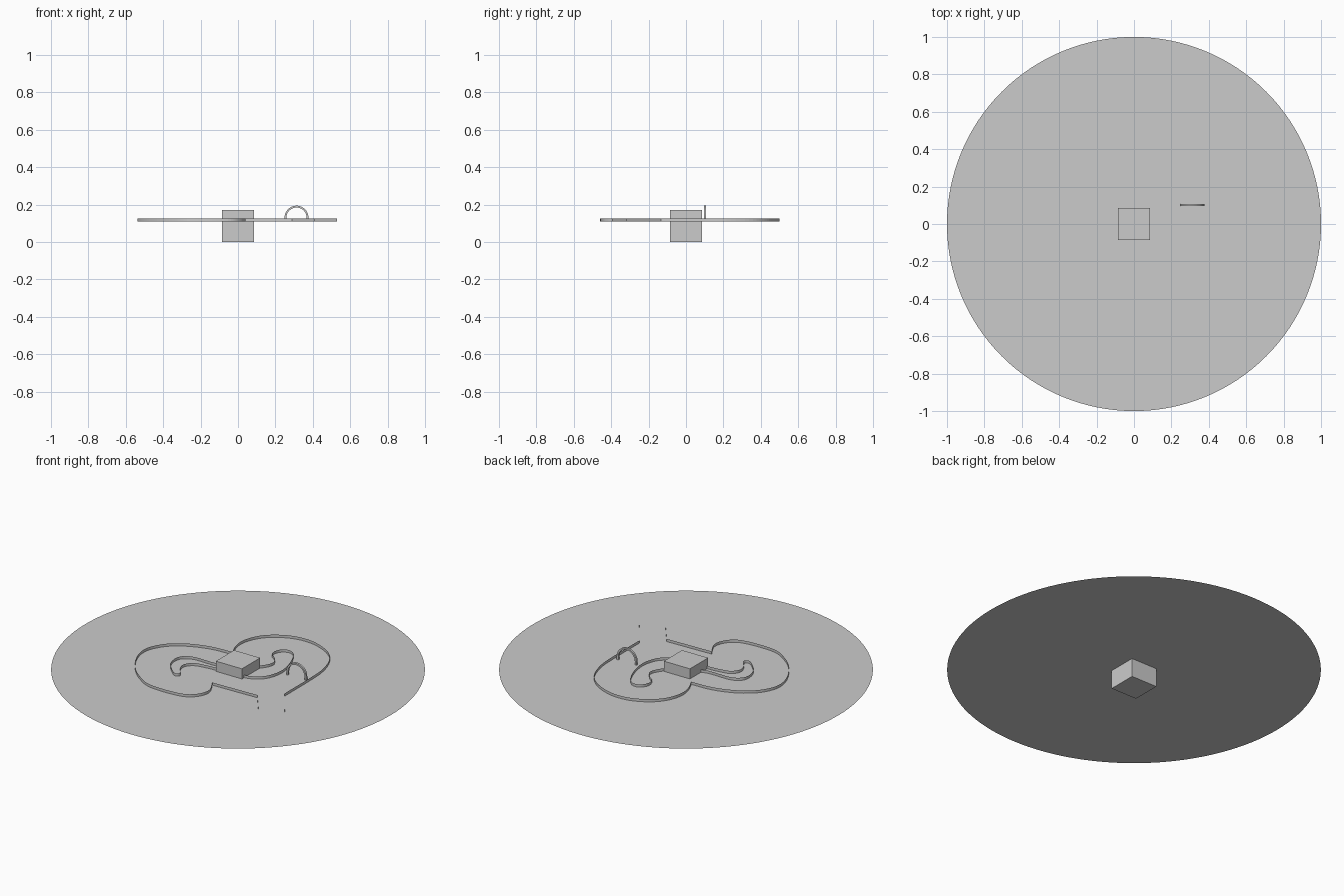
import bpy, bmesh, math
from mathutils import Vector

if "Cube" in bpy.data.objects:
    bpy.data.objects.remove(bpy.data.objects["Cube"])

Z = 0.11          # ground level
WALL_H = 0.016


def spline(pts, closed=False, steps=5):
    """Smooth Catmull-Rom path through 2D points."""
    p = [Vector(q) for q in pts]
    n = len(p)
    get = (lambda i: p[i % n]) if closed else (lambda i: p[max(0, min(n - 1, i))])
    out = []
    for i in range(n if closed else n - 1):
        a, b, c, d = (get(i + k) for k in (-1, 0, 1, 2))
        for s in range(steps):
            t = s / steps
            out.append(0.5 * (2 * b + (c - a) * t + (2 * a - 5 * b + 4 * c - d) * t * t
                              + (3 * b - a - 3 * c + d) * t ** 3))
    if not closed:
        out.append(p[-1])
    return out


def strip(name, left, right, closed=False):
    """Quad strip between two rails of 3D points."""
    n = len(left)
    faces = [(i, (i + 1) % n, n + (i + 1) % n, n + i) for i in range(n if closed else n - 1)]
    me = bpy.data.meshes.new(name)
    me.from_pydata(list(left) + list(right), [], faces)
    ob = bpy.data.objects.new(name, me)
    bpy.context.collection.objects.link(ob)
    return ob


def wall(name, path, closed=False):
    return strip(name, [(p[0], p[1], Z) for p in path],
                 [(p[0], p[1], Z + WALL_H) for p in path], closed)


# ground disc
bpy.ops.mesh.primitive_circle_add(vertices=128, radius=1, fill_type='NGON', location=(0, 0, Z))
bpy.context.object.name = "ground_disc"

# central block
bpy.ops.mesh.primitive_cube_add(size=0.17, location=(0, 0, 0.085))
bpy.context.object.name = "central_block"

# outer barrier: exit lane, upper lobe, left lobe, exit lane
upper = [(.397, -.135), (.396, .107), (.387, .24), (.348, .358), (.283, .433), (.193, .481),
         (.10, .5), (.005, .487), (-.086, .438), (-.144, .37), (-.171, .283), (-.16, .203), (-.13, .137)]
lower = [(-.13, .137), (-.26, .13), (-.385, .09), (-.476, .027), (-.53, -.06), (-.535, -.144),
         (-.50, -.24), (-.433, -.337), (-.353, -.406), (-.273, -.449), (-.166, -.459),
         (-.053, -.449), (.005, -.417), (.037, -.364), (.037, -.31), (0, -.24)]
outer = ([Vector((.53, -.32))] + spline(upper) + spline(lower)[1:]
         + [Vector((.289, -.232)), Vector((.412, -.396))])
wall("outer_barrier", outer)

# inner barrier: S-shaped island passing under the block
inner = [(.048, .283), (.07, .32), (.107, .331), (.144, .31), (.18, .25), (.207, .17), (.217, .09),
         (.2, .016), (.166, -.03), (.11, -.06), (0, -.075), (-.085, -.075), (-.155, -.08),
         (-.225, -.096), (-.257, -.144), (-.24, -.2), (-.21, -.24), (-.235, -.257), (-.29, -.21),
         (-.326, -.16), (-.337, -.096), (-.315, -.053), (-.26, -.03), (-.15, -.03), (-.09, -.02),
         (.03, .03), (.1, .1), (.122, .16), (.09, .21), (.055, .24)]
wall("inner_barrier", spline(inner, True), True)

# road ribbon lying on the ground
mid = spline([(.318, .1), (.30, .25), (.24, .36), (.1, .415), (-.04, .37), (-.09, .28), (-.06, .17),
              (-.13, .06), (-.28, .05), (-.42, 0), (-.46, -.12), (-.41, -.25), (-.3, -.36),
              (-.16, -.39), (-.05, -.36), (-.04, -.27), (0, -.17), (.12, -.16), (.24, -.14),
              (.31, -.05)], True)
rails = ([], [])
for i, p in enumerate(mid):
    t = (mid[(i + 1) % len(mid)] - mid[i - 1]).normalized()
    for rail, s in zip(rails, (.06, -.06)):
        rail.append((p.x - t.y * s, p.y + t.x * s, Z + .0003))
strip("road", *rails, closed=True)

# start arch over the road
bm = bmesh.new()
rings = []
prof = [(1, 0, Z)] + [(math.cos(math.pi * k / 24), math.sin(math.pi * k / 24), .13)
                      for k in range(25)] + [(-1, 0, Z)]
for c, s, base in prof:
    rings.append([bm.verts.new((.313 + r * c, y, base + r * s))
                  for r, y in ((.054, .096), (.064, .096), (.064, .108), (.054, .108))])
for a, b in zip(rings, rings[1:]):
    for k in range(4):
        bm.faces.new((a[k], a[(k + 1) % 4], b[(k + 1) % 4], b[k]))
bm.faces.new(rings[0])
bm.faces.new(rings[-1])
bmesh.ops.recalc_face_normals(bm, faces=bm.faces)
me = bpy.data.meshes.new("start_arch")
bm.to_mesh(me)
bm.free()
bpy.context.collection.objects.link(bpy.data.objects.new("start_arch", me))
